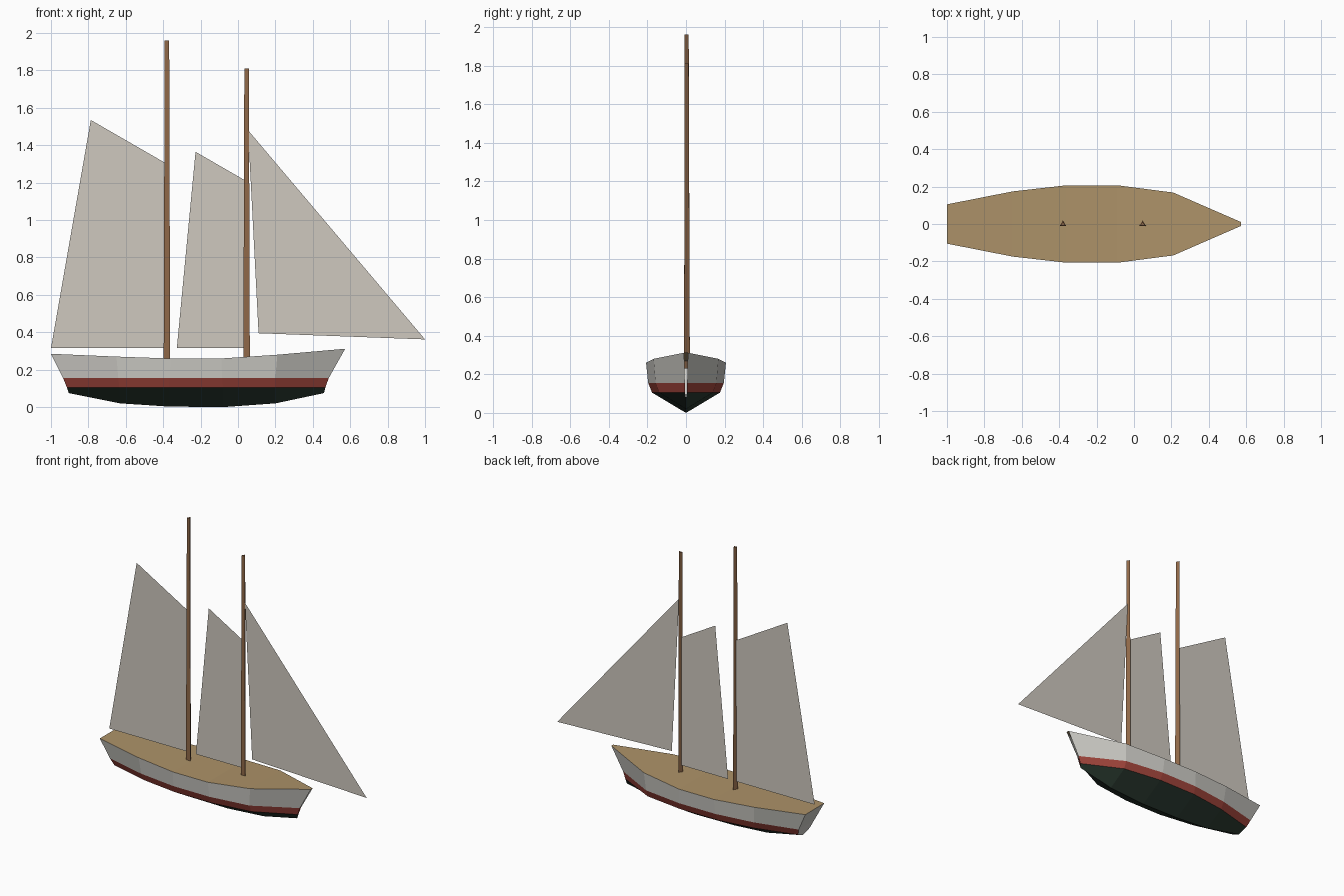
import bpy
from math import cos, sin, pi

if "Cube" in bpy.data.objects:
    bpy.data.objects.remove(bpy.data.objects["Cube"])


def material(name, rgb):
    m = bpy.data.materials.new(name)
    m.diffuse_color = (*rgb, 1)
    m.use_nodes = True
    m.node_tree.nodes["Principled BSDF"].inputs["Base Color"].default_value = m.diffuse_color
    return m


def make(name, verts, faces, mat, mirror=False):
    me = bpy.data.meshes.new(name)
    me.from_pydata(verts, [], faces)
    me.materials.append(mat)
    ob = bpy.data.objects.new(name, me)
    bpy.context.collection.objects.link(ob)
    if mirror:
        mod = ob.modifiers.new("mirror", 'MIRROR')
        mod.use_axis = (False, True, False)
        mod.merge_threshold = 0.0005
    return ob


white = material("white_paint", (0.62, 0.61, 0.57))
red = material("red_paint", (0.36, 0.06, 0.045))
green = material("dark_green_paint", (0.025, 0.045, 0.032))
planks = material("deck_planks", (0.42, 0.29, 0.14))
wood = material("mast_wood", (0.28, 0.14, 0.065))
canvas = material("canvas", (0.62, 0.58, 0.52))

# Hull lines, stern to bow: (x, half width, z)
keel = [(-.905, 0, .075), (-.63, 0, .02), (-.37, 0, .003), (-.08, 0, 0), (.2, 0, .02), (.46, 0, .075)]
chine = [(-.915, .065, .105), (-.635, .14, .105), (-.37, .176, .105), (-.08, .176, .105), (.2, .138, .105), (.467, .005, .105)]
water = [(-.935, .085, .155), (-.64, .16, .155), (-.365, .196, .155), (-.085, .196, .155), (.2, .158, .155), (.485, .006, .155)]
sheer = [(-1, .105, .285), (-.65, .174, .27), (-.36, .207, .26), (-.09, .207, .26), (.21, .168, .28), (.573, .01, .312)]


def side(line, s=-1):
    return [(x, s * w, z) for x, w, z in line]


# Painted hull bands, mirrored to the other side
n = len(keel)
for name, low, high, mat in (("hull_bottom", keel, chine, green),
                             ("hull_stripe", chine, water, red),
                             ("hull_topsides", water, sheer, white)):
    make(name, side(low) + side(high),
         [(i, i + 1, n + i + 1, n + i) for i in range(n - 1)], mat, True)

# Deck follows the sheer line
make("deck", side(sheer) + side(sheer, 1),
     [(i, i + 1, n + i + 1, n + i) for i in range(n - 1)], planks)

# Transom closes the stern
ends = [sheer[0], water[0], chine[0]]
make("transom", side(ends) + side(ends, 1) + [keel[0]],
     [(0, 3, 4, 1), (1, 4, 5, 2), (2, 5, 6)], white)


# Three-sided tapered masts
def mast(name, x, top, r0=.02, r1=.014, base=.23):
    ang = [pi / 2 + k * 2 * pi / 3 for k in range(3)]
    verts = [(x + r * cos(a), r * sin(a), z) for r, z in ((r0, base), (r1, top)) for a in ang]
    faces = [(k, (k + 1) % 3, 3 + (k + 1) % 3, 3 + k) for k in range(3)]
    make(name, verts, faces + [(2, 1, 0), (3, 4, 5)], wood)


mast("main_mast", -.38, 1.96)
mast("fore_mast", .046, 1.81)

# Flat sails on the centre plane
sails = {
    "main_sail": [(-1, .315), (-.388, .315), (-.388, 1.305), (-.787, 1.535)],
    "fore_sail": [(-.327, .315), (.038, .315), (.038, 1.212), (-.227, 1.365)],
    "jib_sail": [(.11, .395), (1, .362), (.054, 1.48)],
}
for name, pts in sails.items():
    make(name, [(x, 0, z) for x, z in pts], [tuple(range(len(pts)))], canvas)
